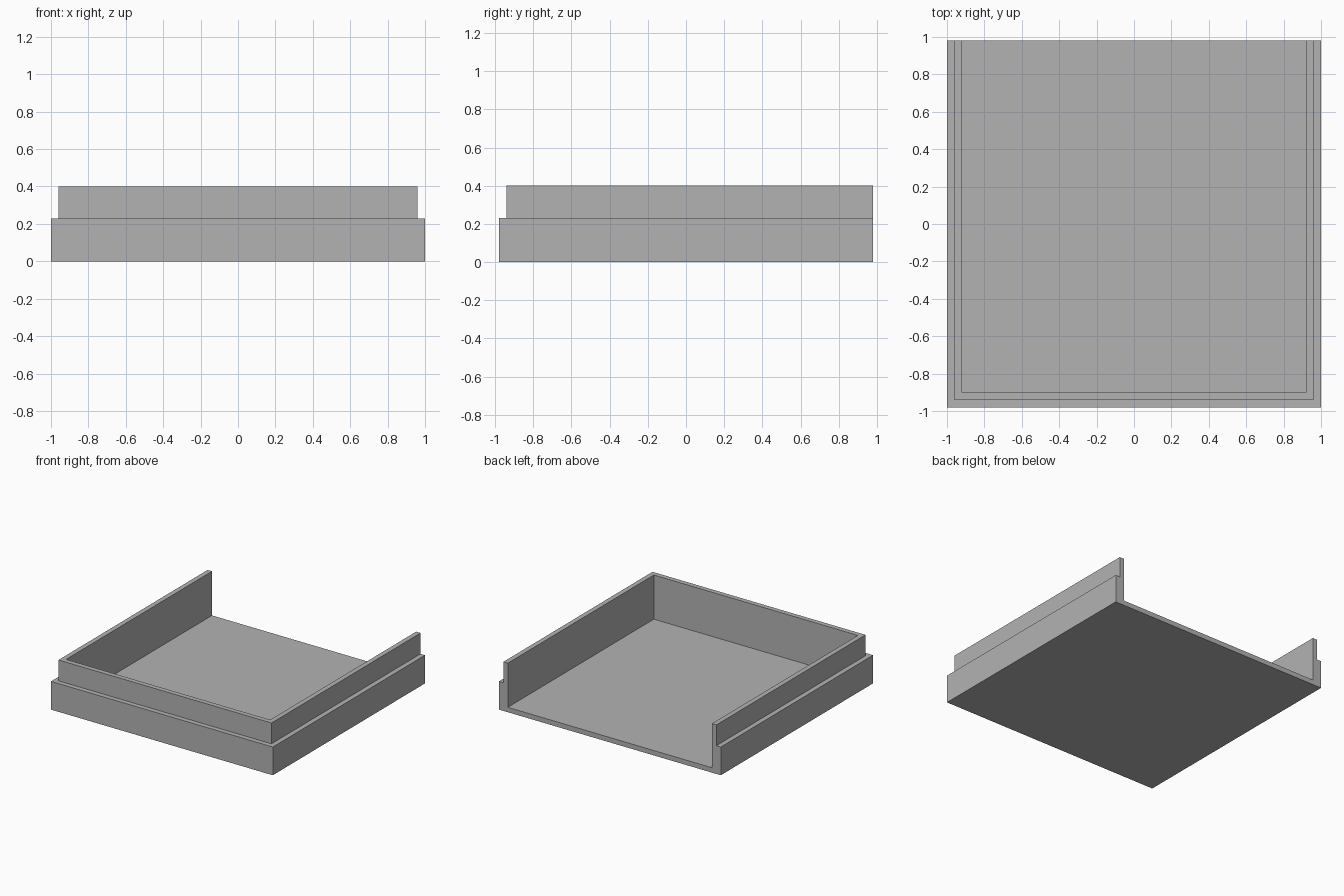
import bpy
import bmesh

if "Cube" in bpy.data.objects:
    bpy.data.objects.remove(bpy.data.objects["Cube"])

HALF_X, HALF_Y = 1.0, 0.98
# Wall cross-section: (inset from the outer edge, height), from base up over the lip to the floor
PROFILE = [(0, 0), (0, 0.23), (0.04, 0.23), (0.04, 0.40), (0.08, 0.40), (0.08, 0.04)]

grey = bpy.data.materials.new("mid_grey")
grey.diffuse_color = (0.45, 0.45, 0.45, 1)
grey.use_nodes = True
grey.node_tree.nodes["Principled BSDF"].inputs["Base Color"].default_value = grey.diffuse_color

bm = bmesh.new()


def u_path(inset, z):
    """Left, front and right run of the wall, open at the back."""
    x, y = HALF_X - inset, -HALF_Y + inset
    return [bm.verts.new(p) for p in ((-x, HALF_Y, z), (-x, y, z), (x, y, z), (x, HALF_Y, z))]


rings = [u_path(d, z) for d, z in PROFILE]

# Stepped walls swept around three sides
for a, b in zip(rings, rings[1:]):
    for i in range(3):
        bm.faces.new((a[i], a[i + 1], b[i + 1], b[i]))

# Underside, inner floor and open back end
bm.faces.new(rings[0])
bm.faces.new(rings[-1])
bm.faces.new([r[0] for r in rings] + [r[3] for r in reversed(rings)])
bmesh.ops.recalc_face_normals(bm, faces=bm.faces)

mesh = bpy.data.meshes.new("open_tray")
bm.to_mesh(mesh)
bm.free()
mesh.materials.append(grey)
tray = bpy.data.objects.new("open_tray", mesh)
bpy.context.collection.objects.link(tray)
